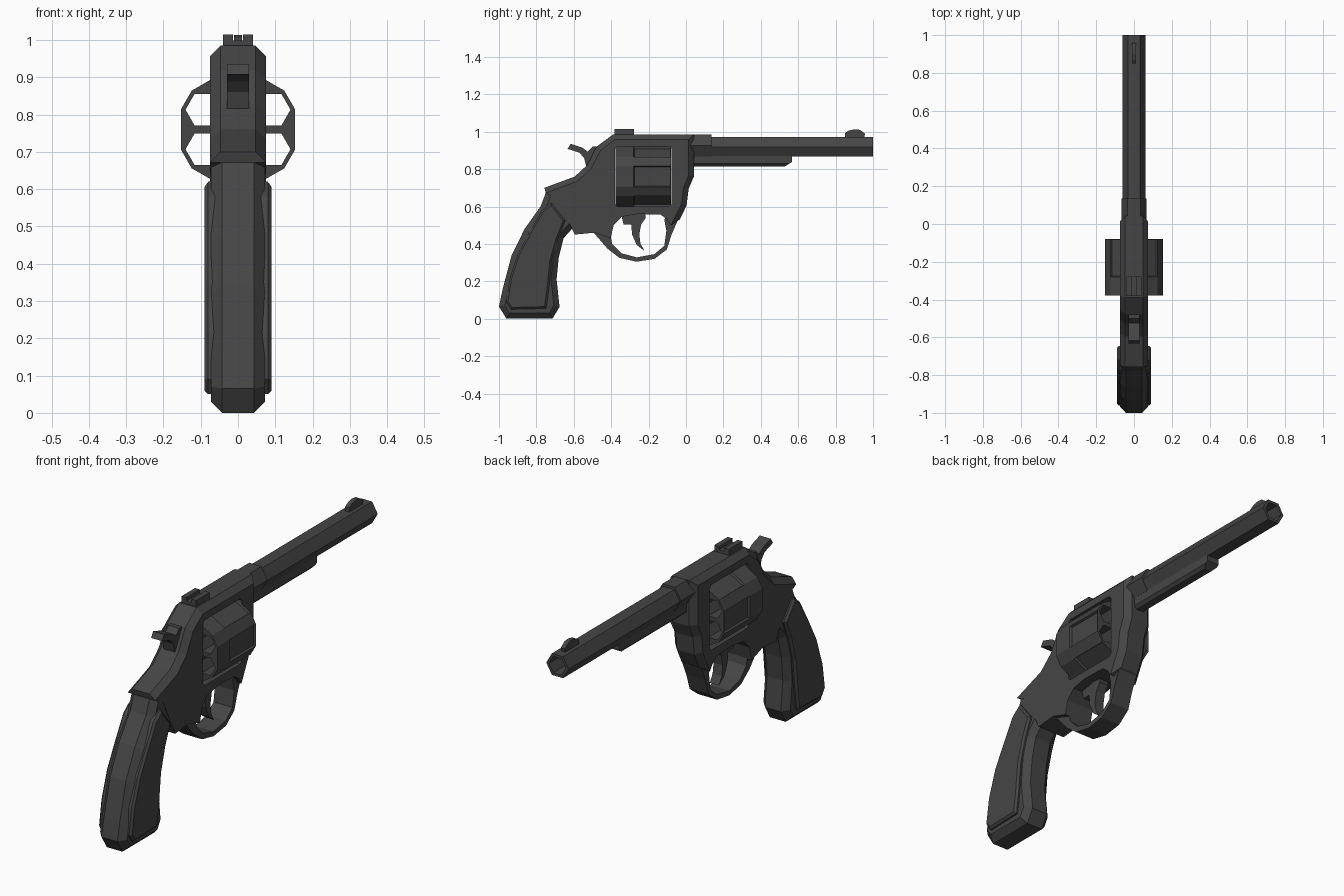
import bpy, bmesh, math
from mathutils import Vector

if "Cube" in bpy.data.objects:
    bpy.data.objects.remove(bpy.data.objects["Cube"])

steel = bpy.data.materials.new("dark_grey_steel")
steel.diffuse_color = (0.06, 0.06, 0.06, 1)
steel.use_nodes = True
steel.node_tree.nodes["Principled BSDF"].inputs["Base Color"].default_value = steel.diffuse_color


def finish(name, bm):
    bmesh.ops.recalc_face_normals(bm, faces=bm.faces[:])
    me = bpy.data.meshes.new(name)
    bm.to_mesh(me)
    bm.free()
    me.materials.append(steel)
    ob = bpy.data.objects.new(name, me)
    bpy.context.collection.objects.link(ob)
    return ob


def prism(bm, pts):
    """Close a polygon of 3D points swept to a second ring: pts = (ring0, ring1)."""
    a, b = [[bm.verts.new(p) for p in ring] for ring in pts]
    n = len(a)
    bm.faces.new(a)
    bm.faces.new(b[::-1])
    for i in range(n):
        bm.faces.new((a[i], b[i], b[(i + 1) % n], a[(i + 1) % n]))
    bmesh.ops.recalc_face_normals(bm, faces=bm.faces[:])


def side(name, yz, x0, x1, bevel=0, rule=lambda c: True):
    """Side profile extruded across x, rim edges chamfered where rule(mid) holds."""
    bm = bmesh.new()
    prism(bm, [[(x, y, z) for y, z in yz] for x in (x0, x1)])
    if bevel:
        rim = []
        for e in bm.edges:
            p, q = e.verts[0].co, e.verts[1].co
            if abs(p.x - q.x) < 1e-5 and rule((p + q) / 2):
                rim.append(e)
        bmesh.ops.bevel(bm, geom=rim, offset=bevel, segments=1, affect='EDGES',
                        clamp_overlap=True)
    return finish(name, bm)


def ring(cx, cz, r, angles):
    return [(cx + r * math.cos(math.radians(a)), cz + r * math.sin(math.radians(a))) for a in angles]


HEX = range(0, 360, 60)


def along_y(name, xz, y0, y1):
    bm = bmesh.new()
    prism(bm, [[(x, y, z) for x, z in xz] for y in (y0, y1)])
    return finish(name, bm)


def box(name, x0, x1, y0, y1, z0, z1):
    return side(name, [(y0, z0), (y1, z0), (y1, z1), (y0, z1)], x0, x1)


def cut(ob, cutter):
    cutter.hide_render = True
    m = ob.modifiers.new("cut", 'BOOLEAN')
    m.operation, m.solver, m.object = 'DIFFERENCE', 'EXACT', cutter
    bpy.context.view_layer.objects.active = ob
    bpy.ops.object.modifier_apply(modifier=m.name)
    bpy.data.objects.remove(cutter)


# Frame with chamfered outline and cylinder window
frame = side("frame", [
    (-.757, .70), (-.595, .76), (-.53, .82), (-.478, .92), (-.39, .985), (.042, .985),
    (.042, .76), (.014, .695), (.003, .605), (-.034, .53), (-.08, .50), (-.10, .53),
    (-.135, .556), (-.26, .56), (-.344, .545), (-.387, .50), (-.403, .43), (-.49, .46),
    (-.595, .45), (-.64, .54), (-.69, .64), (-.75, .672)],
    -.075, .075, .033, lambda c: c.z > .69 or (c.y > -.03 and c.z > .55))
window = side("window_cutter", [
    (-.38, .613), (-.367, .6), (-.09, .6), (-.077, .613), (-.077, .908), (-.09, .921),
    (-.367, .921), (-.38, .908)], -.2, .2)
cut(frame, window)

# Trigger guard loop
side("trigger_guard", [
    (-.50, .467), (-.42, .375), (-.355, .325), (-.264, .305), (-.168, .32), (-.103, .37),
    (-.077, .45), (-.04, .535), (-.10, .56), (-.116, .53), (-.105, .47), (-.116, .39),
    (-.17, .345), (-.264, .328), (-.345, .35), (-.395, .40), (-.405, .45), (-.39, .51)],
    -.052, .052)

# Trigger
side("trigger", [
    (-.35, .57), (-.333, .503), (-.293, .503), (-.288, .45), (-.264, .395), (-.221, .362),
    (-.243, .40), (-.25, .45), (-.24, .503), (-.215, .54), (-.22, .57)], -.025, .025)

# Hammer
side("hammer", [
    (-.633, .908), (-.617, .935), (-.555, .915), (-.525, .893), (-.50, .92), (-.44, .92),
    (-.44, .82), (-.53, .80), (-.545, .86), (-.57, .888)], -.03, .03)

# Fluted cylinder with six hexagonal chambers
CZ = .76
bm = bmesh.new()
outline = ring(0, CZ, .162, [a + d for a in range(30, 390, 60) for d in (-10, 10)])
prism(bm, [[(x, y, z) for x, z in outline] for y in (-.378, -.079)])
bmesh.ops.bisect_plane(bm, geom=bm.verts[:] + bm.edges[:] + bm.faces[:],
                       plane_co=(0, -.28, 0), plane_no=(0, 1, 0))
bm.normal_update()
flutes = [f for f in bm.faces if abs(f.normal.y) < .1 and f.calc_center_median().y > -.28
          and f.calc_area() > .015]
bmesh.ops.inset_individual(bm, faces=flutes, thickness=.006, depth=-.01)
cylinder = finish("cylinder", bm)
for a in range(30, 390, 60):
    (x, z), = ring(0, CZ, .106, [a])
    cut(cylinder, along_y("chamber_cutter", ring(x, z, .049, HEX), -.5, .1))

# Hexagonal barrel with bore, collar and ejector housing
barrel = along_y("barrel", ring(0, .919, .061, HEX), .0, 1.0)
cut(barrel, along_y("bore_cutter", ring(0, .919, .046, HEX), .5, 1.1))
along_y("barrel_collar", ring(0, .926, .067, HEX), .0, .135)
side("ejector_housing", [
    (.0, .815), (.53, .815), (.567, .838), (.567, .885), (.0, .885)], -.033, .033, .014,
    lambda c: c.z < .82)

# Sights
side("front_sight", [
    (.85, .96), (.85, .993), (.868, 1.005), (.90, 1.013), (.93, 1.01), (.957, .99),
    (.952, .96)], -.011, .011)
box("rear_sight_base", -.04, .04, -.382, -.277, .97, .998)
for s, n in ((1, "right"), (-1, "left")):
    x0, x1 = sorted((s * .014, s * .04))
    box("rear_sight_rail_" + n, x0, x1, -.382, -.277, .98, 1.015)

# Grip core, chamfered all round
side("grip", [
    (-.745, .685), (-.778, .60), (-.863, .48), (-.933, .337), (-.98, .16), (-1, .065),
    (-.96, .0), (-.714, .0), (-.676, .064), (-.692, .21), (-.68, .33), (-.655, .43),
    (-.61, .48), (-.60, .60), (-.66, .70)],
    -.073, .073, .03, lambda c: c.z < .65 and not (c.y > -.62))

# Raised grip panels on both sides
panel = [(-.72, .62), (-.645, .525), (-.685, .428), (-.718, .31), (-.733, .16), (-.748, .055),
         (-.935, .05), (-.962, .09), (-.943, .215), (-.898, .35), (-.833, .47), (-.77, .58)]
for s, n in ((1, "right"), (-1, "left")):
    x0, x1 = sorted((s * .05, s * .09))
    side("grip_panel_" + n, panel, x0, x1, .01)
